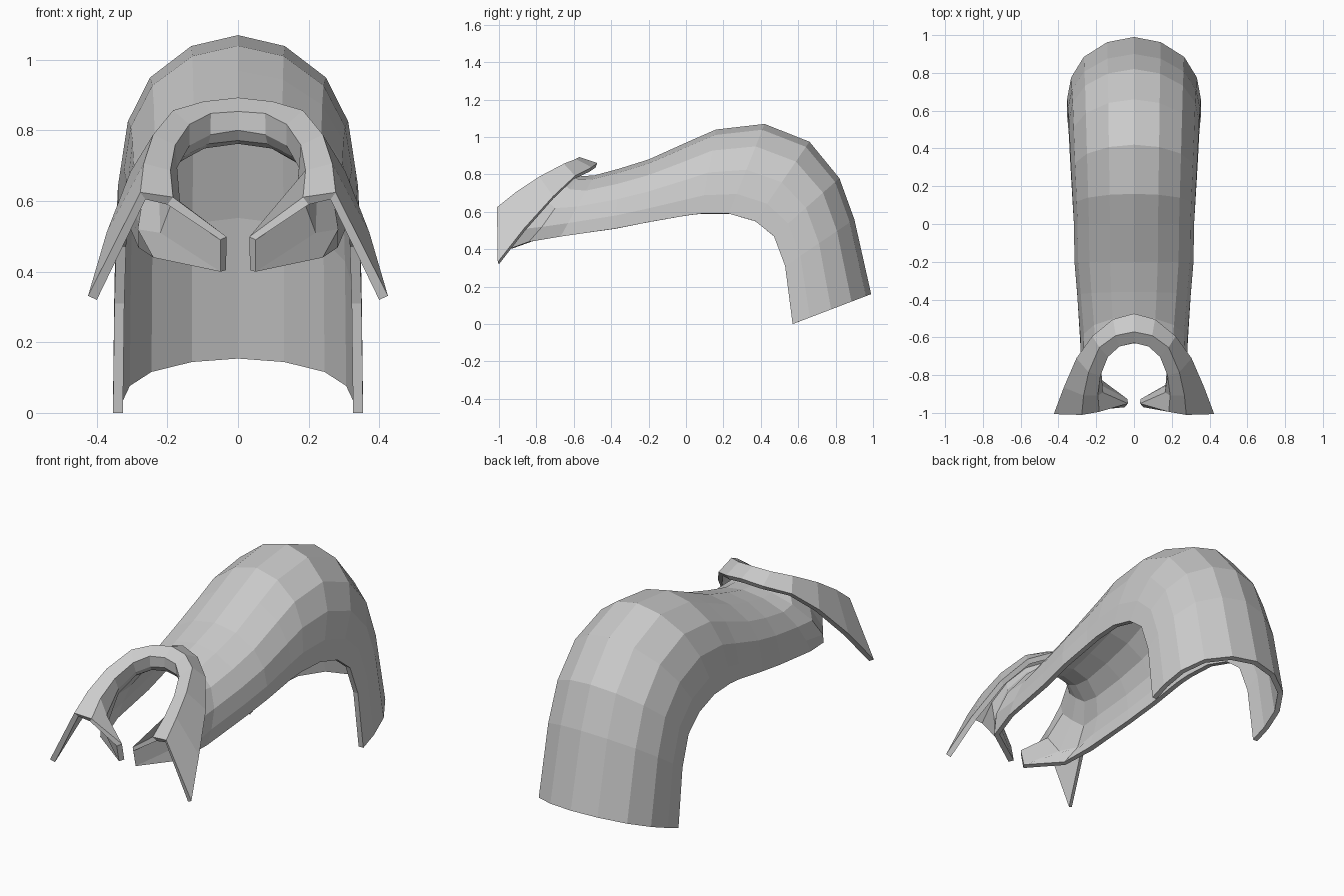
import bpy, bmesh

# Flared collar: outer rim, ridge, opening edge (half rows, centre to side)
collar = [
    [(0, -.485, .835), (.1, -.515, .815), (.2, -.60, .775), (.28, -.71, .67), (.347, -.86, .50), (.40, -1, .32)],
    [(0, -.57, .865), (.09, -.59, .855), (.172, -.65, .832), (.228, -.775, .765), (.255, -.895, .685), (.262, -.997, .605)],
    [(0, -.605, .84), (.085, -.625, .835), (.155, -.685, .805), (.198, -.79, .745), (.21, -.895, .67), (.20, -.985, .59)],
]
# Throat with the two inward flaps at the front
throat = [
    [(0, -.605, .81), (.09, -.62, .80), (.16, -.67, .77), (.20, -.78, .70), (.19, -.90, .59), (.05, -.97, .49)],
    [(0, -.595, .795), (.095, -.61, .785), (.175, -.65, .745), (.225, -.745, .66), (.22, -.86, .51), (.05, -.95, .40)],
    [(0, -.565, .79), (.105, -.58, .775), (.205, -.62, .72), (.268, -.70, .62), (.284, -.77, .52), (.24, -.84, .44)],
]
# Arched body: top y, top z, bottom y, bottom z, half width
path = [
    (-.49, .795, -.67, .468, .282), (-.36, .83, -.38, .51, .30),
    (-.20, .88, -.20, .545, .315), (0, .97, 0, .58, .318),
    (.16, 1.04, .08, .59, .323), (.42, 1.07, .23, .59, .332),
    (.66, .975, .37, .55, .34), (.82, .78, .47, .47, .345),
    (.90, .56, .53, .31, .35), (.99, .16, .57, 0, .354),
]
section = [(0, 0), (.40, .065), (.75, .25), (.94, .51), (1, .78), (1, 1)]

rows = collar + throat
for ty, tz, by, bz, w in path:
    rows.append([(w * s, ty + (by - ty) * d, tz + (bz - tz) * d) for s, d in section])

# Mirror every half row and skin the sheet
bm = bmesh.new()
grid = []
for r in rows:
    full = [(-x, y, z) for x, y, z in reversed(r[1:])] + r
    grid.append([bm.verts.new(p) for p in full])
for a, b in zip(grid, grid[1:]):
    for j in range(len(a) - 1):
        bm.faces.new((a[j], a[j + 1], b[j + 1], b[j]))
mesh = bpy.data.meshes.new("curved_shell")
bm.to_mesh(mesh)
bm.free()
shell = bpy.data.objects.new("curved_shell", mesh)
bpy.context.collection.objects.link(shell)

# Plate thickness, grown inward from the outer surface
m = shell.modifiers.new("thickness", 'SOLIDIFY')
m.thickness = .028
m.offset = -1
